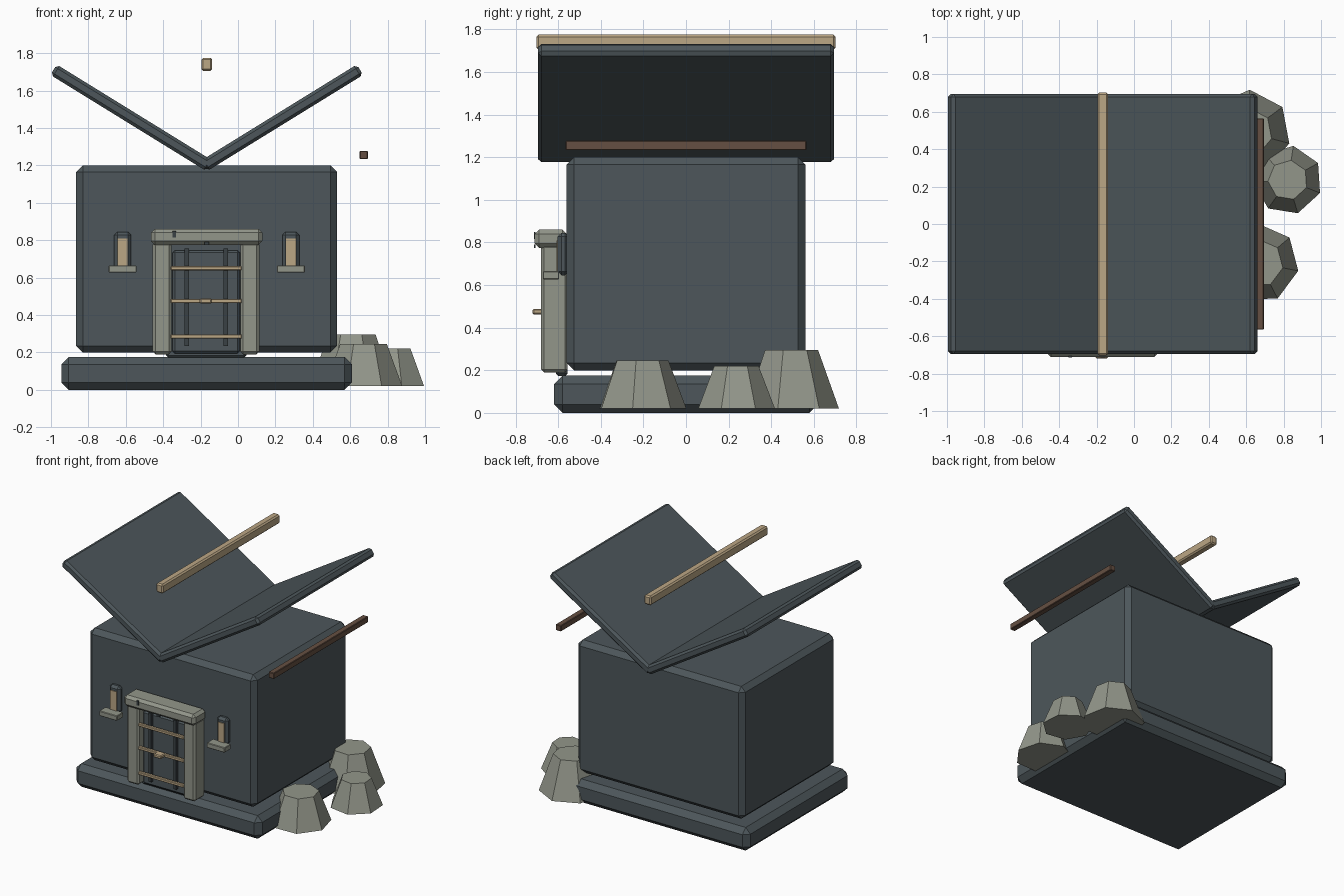
import bpy
import math

cube = bpy.data.objects.get("Cube")
if cube:
    bpy.data.objects.remove(cube, do_unlink=True)


def material(name, color):
    m = bpy.data.materials.new(name)
    m.use_nodes = True
    m.diffuse_color = (*color, 1)
    bsdf = next(n for n in m.node_tree.nodes if n.type == "BSDF_PRINCIPLED")
    bsdf.inputs["Base Color"].default_value = (*color, 1)
    return m


SLATE = material("slate", (0.074, 0.094, 0.104))
DARK = material("dark slate", (0.042, 0.053, 0.058))
STONE = material("pale stone", (0.29, 0.305, 0.255))
TAN = material("light wood", (0.50, 0.385, 0.235))
BROWN = material("dark wood", (0.13, 0.078, 0.054))


def box(name, mat, x, y, z, bevel=0.0):
    """Chamfered box from (low, high) pairs on each axis."""
    spans = (x, y, z)
    bpy.ops.mesh.primitive_cube_add(size=1, location=[(a + b) / 2 for a, b in spans])
    ob = bpy.context.object
    ob.name = name
    ob.scale = [b - a for a, b in spans]
    bpy.ops.object.transform_apply(location=False, rotation=False, scale=True)
    ob.data.materials.append(mat)
    if bevel:
        mod = ob.modifiers.new("chamfer", "BEVEL")
        mod.width = bevel
        mod.segments = 1
    return ob


def rock(name, x, y, radius, top, height, phase):
    """Seven-sided tapered boulder."""
    bpy.ops.mesh.primitive_cone_add(vertices=7, radius1=radius, radius2=top,
                                    depth=height, location=(x, y, 0.02 + height / 2))
    ob = bpy.context.object
    ob.name = name
    # primitive starts its first corner on +y
    ob.rotation_euler.z = math.radians(phase - 90)
    ob.data.materials.append(STONE)


MID = -0.167  # centre line of the house

# Plinth and walls
box("plinth", SLATE, (-0.945, 0.61), (-0.62, 0.62), (0, 0.175), 0.04)
box("walls", SLATE, (-0.865, 0.53), (-0.56, 0.56), (0.2, 1.2), 0.035)

# Two roof slabs meeting in a valley
ANGLE = math.atan2(0.515, 0.835)
LENGTH = 0.98
for side, label in ((-1, "right"), (1, "left")):
    slab = box(label + "_roof_slab", SLATE, (-LENGTH / 2, LENGTH / 2),
               (-0.695, 0.695), (-0.0325, 0.0325), 0.016)
    slab.rotation_euler.y = -side * ANGLE
    slab.location = (MID + side * (LENGTH / 2 * math.cos(ANGLE) - 0.015), 0,
                     1.197 + LENGTH / 2 * math.sin(ANGLE))

# Loose beams
box("ridge_beam", TAN, (-0.196, -0.138), (-0.702, 0.702), (1.705, 1.775), 0.01)
box("eave_beam", BROWN, (0.65, 0.695), (-0.565, 0.565), (1.233, 1.278), 0.004)

# Stone door surround
for side, label in ((-1, "right"), (1, "left")):
    c = MID - 0.004 + side * 0.235
    box(label + "_door_post", STONE, (c - 0.05, c + 0.05), (-0.68, -0.555), (0.19, 0.79), 0.014)
box("door_lintel", STONE, (-0.465, 0.13), (-0.71, -0.56), (0.775, 0.86), 0.02)
box("lintel_crack", DARK, (-0.35, -0.332), (-0.714, -0.706), (0.815, 0.85))
box("lintel_notch", DARK, (-0.18, -0.155), (-0.714, -0.706), (0.775, 0.79))

# Door with straps, rails and handle
box("door_backing", SLATE, (-0.385, 0.045), (-0.61, -0.555), (0.172, 0.79), 0.012)
box("door_leaf", SLATE, (-0.35, 0.01), (-0.64, -0.6), (0.195, 0.745), 0.012)
for n, off in enumerate((-0.105, 0.105)):
    c = MID - 0.003 + off
    box(f"door_strap_{n + 1}", DARK, (c - 0.012, c + 0.012), (-0.662, -0.635), (0.235, 0.755))
for n, h in enumerate((0.285, 0.475, 0.65)):
    box(f"door_rail_{n + 1}", TAN, (-0.36, 0.02), (-0.68, -0.655), (h - 0.011, h + 0.011), 0.004)
box("door_handle", TAN, (-0.205, -0.14), (-0.72, -0.66), (0.462, 0.488), 0.006)

# Slit windows with sills
for side, label in ((-1, "right"), (1, "left")):
    c = MID + side * 0.45
    box(label + "_window_frame", SLATE, (c - 0.046, c + 0.046), (-0.602, -0.55), (0.645, 0.845), 0.018)
    box(label + "_window_pane", TAN, (c - 0.026, c + 0.026), (-0.608, -0.6), (0.66, 0.81))
    box(label + "_window_sill", STONE, (c - 0.075, c + 0.075), (-0.672, -0.595), (0.627, 0.665), 0.004)

# Boulders beside the left wall
rock("front_boulder", 0.67, -0.21, 0.212, 0.128, 0.225, -11)
rock("middle_boulder", 0.823, 0.235, 0.185, 0.107, 0.2, -22)
rock("back_boulder", 0.61, 0.49, 0.228, 0.13, 0.275, -15)
